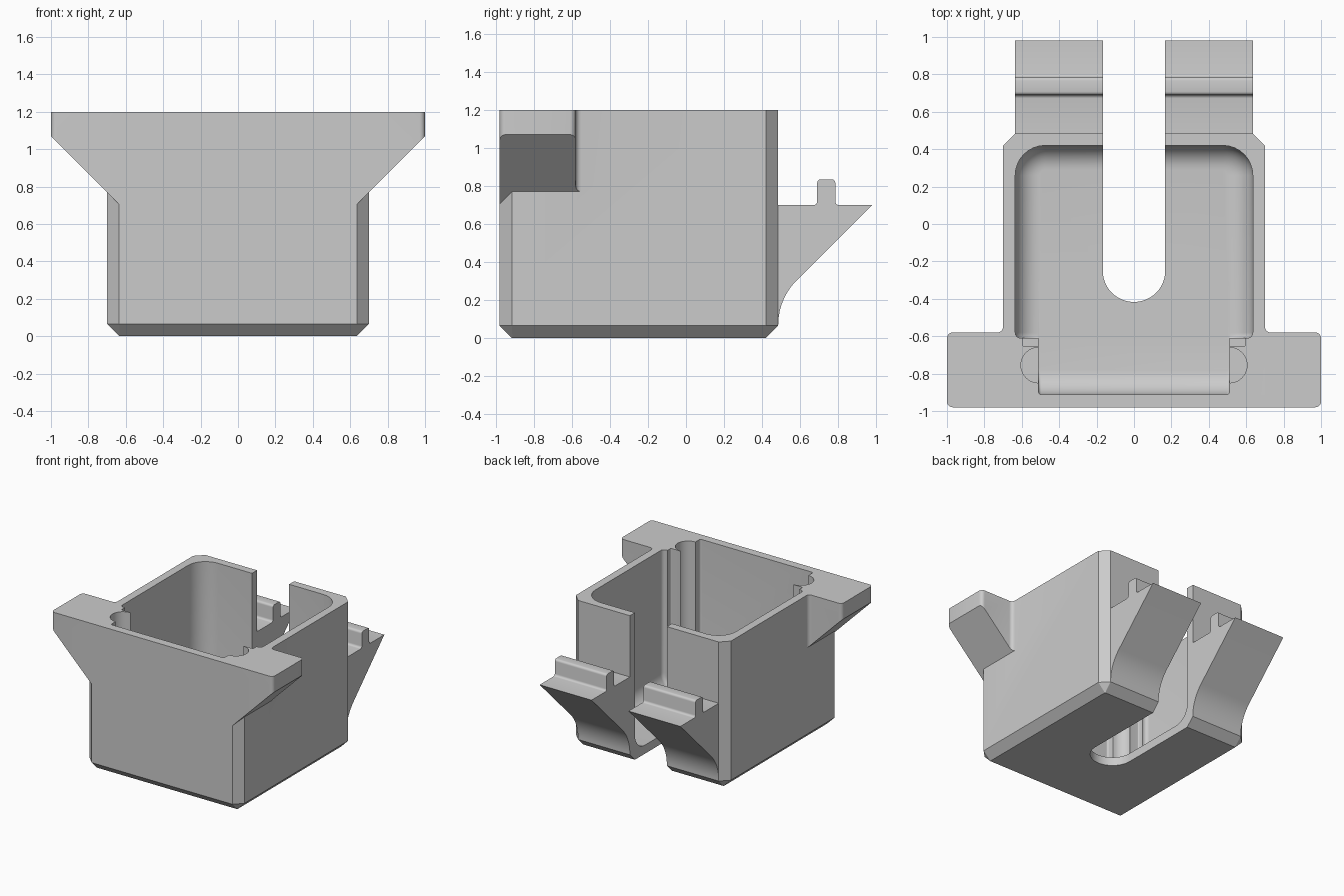
import bpy, bmesh
from math import sin, cos, pi, radians

if "Cube" in bpy.data.objects:
    bpy.data.objects.remove(bpy.data.objects["Cube"])

grey = bpy.data.materials.new("light grey plastic")
grey.use_nodes = True
COLOUR = (0.6, 0.6, 0.6, 1)
grey.diffuse_color = COLOUR
grey.node_tree.nodes["Principled BSDF"].inputs["Base Color"].default_value = COLOUR


def arc(cx, cy, r, start, end, n=8):
    """Points on an arc, angles in degrees."""
    angles = [radians(start + (end - start) * i / n) for i in range(n + 1)]
    return [(cx + r * cos(a), cy + r * sin(a)) for a in angles]


def rounded(x0, x1, y0, y1, r_front, r_back):
    """Rectangle outline with separate front and back corner radii."""
    f, b = r_front, r_back
    return (arc(x1 - f, y0 + f, f, -90, 0) + arc(x1 - b, y1 - b, b, 0, 90)
            + arc(x0 + b, y1 - b, b, 90, 180) + arc(x0 + f, y0 + f, f, 180, 270))


def loft(name, rings):
    """Closed solid through rings of 3D points."""
    bm = bmesh.new()
    loops = [[bm.verts.new(p) for p in ring] for ring in rings]
    n = len(loops[0])
    for low, high in zip(loops, loops[1:]):
        for i in range(n):
            j = (i + 1) % n
            bm.faces.new((low[i], low[j], high[j], high[i]))
    bm.faces.new(loops[0][::-1])
    bm.faces.new(loops[-1])
    bmesh.ops.recalc_face_normals(bm, faces=bm.faces)
    mesh = bpy.data.meshes.new(name)
    bm.to_mesh(mesh)
    bm.free()
    mesh.materials.append(grey)
    ob = bpy.data.objects.new(name, mesh)
    bpy.context.collection.objects.link(ob)
    return ob


def prism(name, outline, axis, start, end):
    """Extrude a 2D outline along x, y or z."""
    place = {"x": lambda u, v, t: (t, u, v),
             "y": lambda u, v, t: (u, t, v),
             "z": lambda u, v, t: (u, v, t)}[axis]
    return loft(name, [[place(u, v, t) for u, v in outline] for t in (start, end)])


def combine(target, tool, operation):
    """Apply a boolean and discard the tool."""
    mod = target.modifiers.new(operation.lower(), "BOOLEAN")
    mod.operation, mod.solver, mod.object = operation, "EXACT", tool
    bpy.context.view_layer.update()
    graph = bpy.context.evaluated_depsgraph_get()
    mesh = bpy.data.meshes.new_from_object(target.evaluated_get(graph))
    target.modifiers.clear()
    target.data = mesh
    bpy.data.objects.remove(tool)


# Outer shell with chamfered corners and chamfered base
W, FRONT, BACK, TOP, C = 0.70, -0.98, 0.485, 1.20, 0.065


def chamfered(inset, z):
    x, y0, y1, c = W - inset, FRONT + inset, BACK - inset, max(C - inset, 0.002)
    half = [(x - c, y0), (x, y0 + c), (x, y1 - c), (x - c, y1)]
    return [(px, py, z) for px, py in half + [(-px, py) for px, py in half[::-1]]]


holder = loft("holder_body", [chamfered(C, 0), chamfered(0, C), chamfered(0, TOP)])

# Front flange: rounded plan trimmed by a sloping-underside profile
r = 0.03
edge = -0.58
right = (arc(1 - r, FRONT + r, r, -90, 0, 5) + arc(1 - r, edge - r, r, 0, 90, 5)
         + arc(W + r, edge + r, r, 270, 180, 5) + [(W - 0.08, edge + r)])
flange = prism("flange", right + [(-x, y) for x, y in right[::-1]], "z", 0.5, TOP)
slope = [(0.635, 0.705), (1.01, 1.08), (1.01, 1.3)]
trim = prism("flange_trim", slope + [(-x, z) for x, z in slope[::-1]], "y", -1.1, 0)
combine(flange, trim, "INTERSECT")
combine(holder, flange, "UNION")

# Rear hooks with a raised ridge on each ledge
LEDGE = 0.70
R = 0.33
f = 0.018
hook_profile = ([(0.45, 0.07)] + arc(BACK + R, 0.07, R, 180, 135, 10) + [(0.98, LEDGE)]
                + arc(0.785 + f, LEDGE + f, f, 270, 180, 4)
                + arc(0.785 - f, 0.835 - f, f, 0, 90, 4)
                + arc(0.69 + f, 0.835 - f, f, 90, 180, 4)
                + arc(0.69 - f, LEDGE + f, f, 0, -90, 4) + [(0.45, LEDGE)])
for x0, x1 in ((-0.635, -0.12), (0.12, 0.635)):
    combine(holder, prism("hook", hook_profile, "x", x0, x1), "UNION")

# Main pocket, with a curved floor edge at the sides and back
FLOOR, FILLET = 0.07, 0.13
rings, front_rings = [], []
for i in range(9):
    a = i / 8 * pi / 2
    z, d = FLOOR + FILLET * (1 - cos(a)), FILLET * (1 - sin(a))
    x, back = 0.635 - d, 0.42 - d
    rings.append([(px, py, z) for px, py in rounded(-x, x, -0.61, back, 0.03, 0.16 - d)])
    front_rings.append([(px, py, z) for px, py in
                        rounded(-0.51, 0.51, -0.912 + d, -0.3, 0.015, 0.015)])
for group in (rings, front_rings):
    group.append([(px, py, 1.4) for px, py, _ in group[-1]])
combine(holder, loft("pocket", rings), "DIFFERENCE")

# Narrower front part of the pocket, with round and square side channels
combine(holder, loft("front_pocket", front_rings), "DIFFERENCE")
for side in (-1, 1):
    channel = prism("round_channel", arc(side * 0.51, -0.755, 0.095, 0, 345, 23), "z", 0.12, 1.4)
    combine(holder, channel, "DIFFERENCE")
    x0, x1 = sorted((side * 0.48, side * 0.595))
    notch = prism("square_channel", rounded(x0, x1, -0.655, -0.58, 0.01, 0.01), "z", 0.15, 1.4)
    combine(holder, notch, "DIFFERENCE")

# Round-ended slot through the floor and back wall
S = 0.167
slot = prism("slot", arc(0, -0.25, S, 180, 360, 24) + [(S, 1.2), (-S, 1.2)], "z", -0.2, 1.4)
combine(holder, slot, "DIFFERENCE")

# Smooth curves, crisp chamfers
bpy.ops.object.select_all(action="DESELECT")
holder.select_set(True)
bpy.context.view_layer.objects.active = holder
bpy.ops.object.shade_smooth_by_angle(angle=radians(28))
